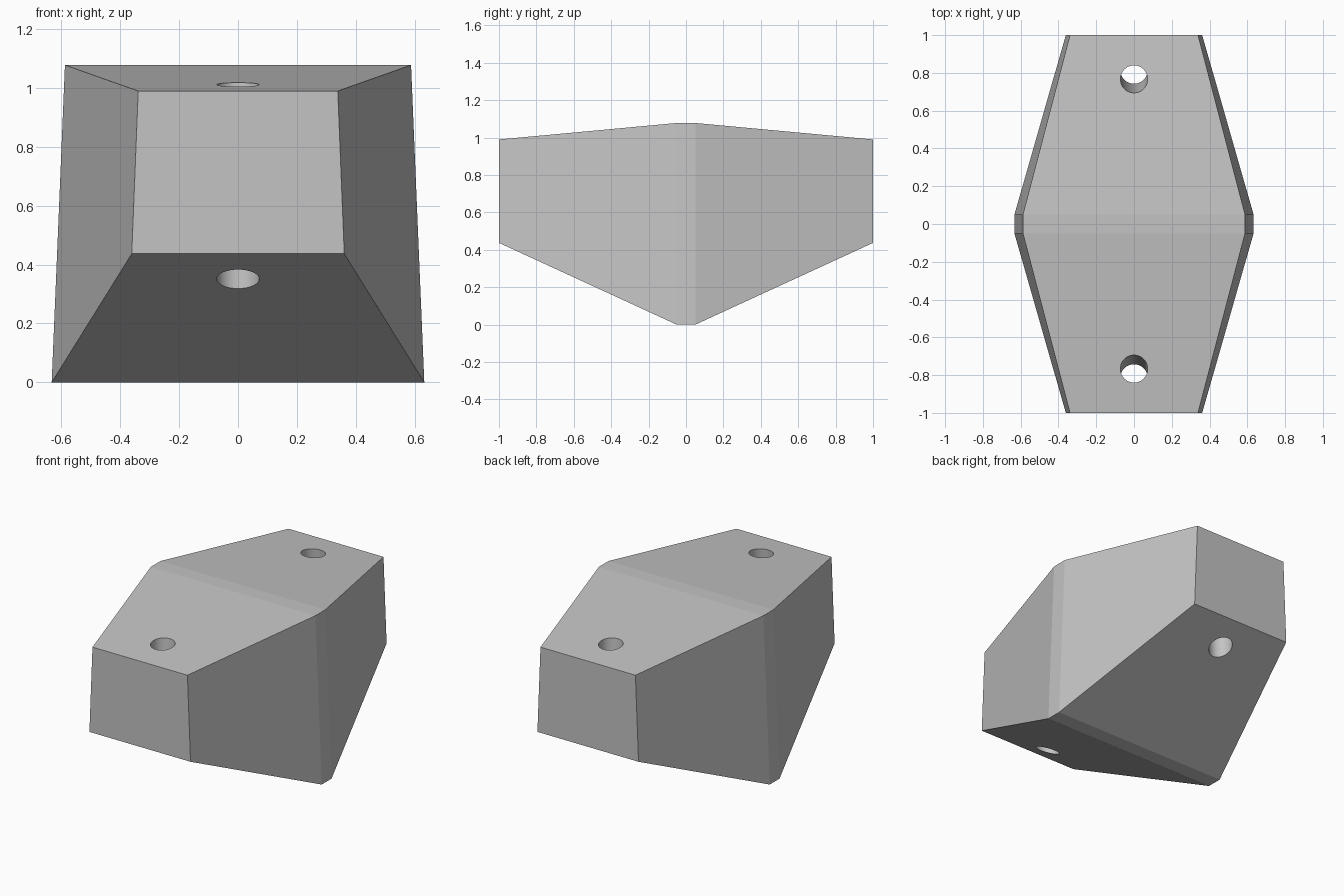
import bpy
import bmesh
import math

default = bpy.data.objects.get("Cube")
if default:
    bpy.data.objects.remove(default, do_unlink=True)

grey = bpy.data.materials.new("plain grey")
grey.use_nodes = True
colour = (0.55, 0.55, 0.55, 1)
grey.diffuse_color = colour
grey.node_tree.nodes["Principled BSDF"].inputs["Base Color"].default_value = colour

# Cross-sections along y: (y, bottom half width, bottom z, top half width, top z)
END = (1.0, 0.361, 0.437, 0.339, 0.99)
MIDDLE = (0.05, 0.633, 0.0, 0.588, 1.078)


def section(bm, side, shape):
    y, low_x, low_z, high_x, high_z = shape
    corners = ((-low_x, low_z), (low_x, low_z), (high_x, high_z), (-high_x, high_z))
    return [bm.verts.new((x, side * y, z)) for x, z in corners]


# Tapered block, lofted through four sections
bm = bmesh.new()
rings = [section(bm, -1, END), section(bm, -1, MIDDLE),
         section(bm, 1, MIDDLE), section(bm, 1, END)]
for a, b in zip(rings, rings[1:]):
    for i in range(4):
        j = (i + 1) % 4
        bm.faces.new((a[i], a[j], b[j], b[i]))
bm.faces.new(rings[0])
bm.faces.new(rings[-1])
bmesh.ops.recalc_face_normals(bm, faces=bm.faces)
mesh = bpy.data.meshes.new("block")
bm.to_mesh(mesh)
bm.free()
block = bpy.data.objects.new("block", mesh)
bpy.context.collection.objects.link(block)
mesh.materials.append(grey)

# Slightly splayed bolt holes, one toward each end
cutters = []
for side in (-1, 1):
    bpy.ops.mesh.primitive_cylinder_add(
        vertices=96, radius=0.072, depth=1.4,
        location=(0, side * 0.79, 0.68), rotation=(side * math.radians(4), 0, 0))
    cutter = bpy.context.object
    cutter.name = "hole_cutter"
    cutter.hide_render = True
    cutter.data.materials.append(grey)
    cutters.append(cutter)
    cut = block.modifiers.new("bolt hole", "BOOLEAN")
    cut.operation = "DIFFERENCE"
    cut.solver = "EXACT"
    cut.object = cutter

bpy.ops.object.select_all(action="DESELECT")
block.select_set(True)
bpy.context.view_layer.objects.active = block
for name in [m.name for m in block.modifiers]:
    bpy.ops.object.modifier_apply(modifier=name)
for cutter in cutters:
    bpy.data.objects.remove(cutter, do_unlink=True)

# Smooth hole walls, crisp flat faces elsewhere
bpy.ops.object.shade_smooth_by_angle(angle=math.radians(4.5))
